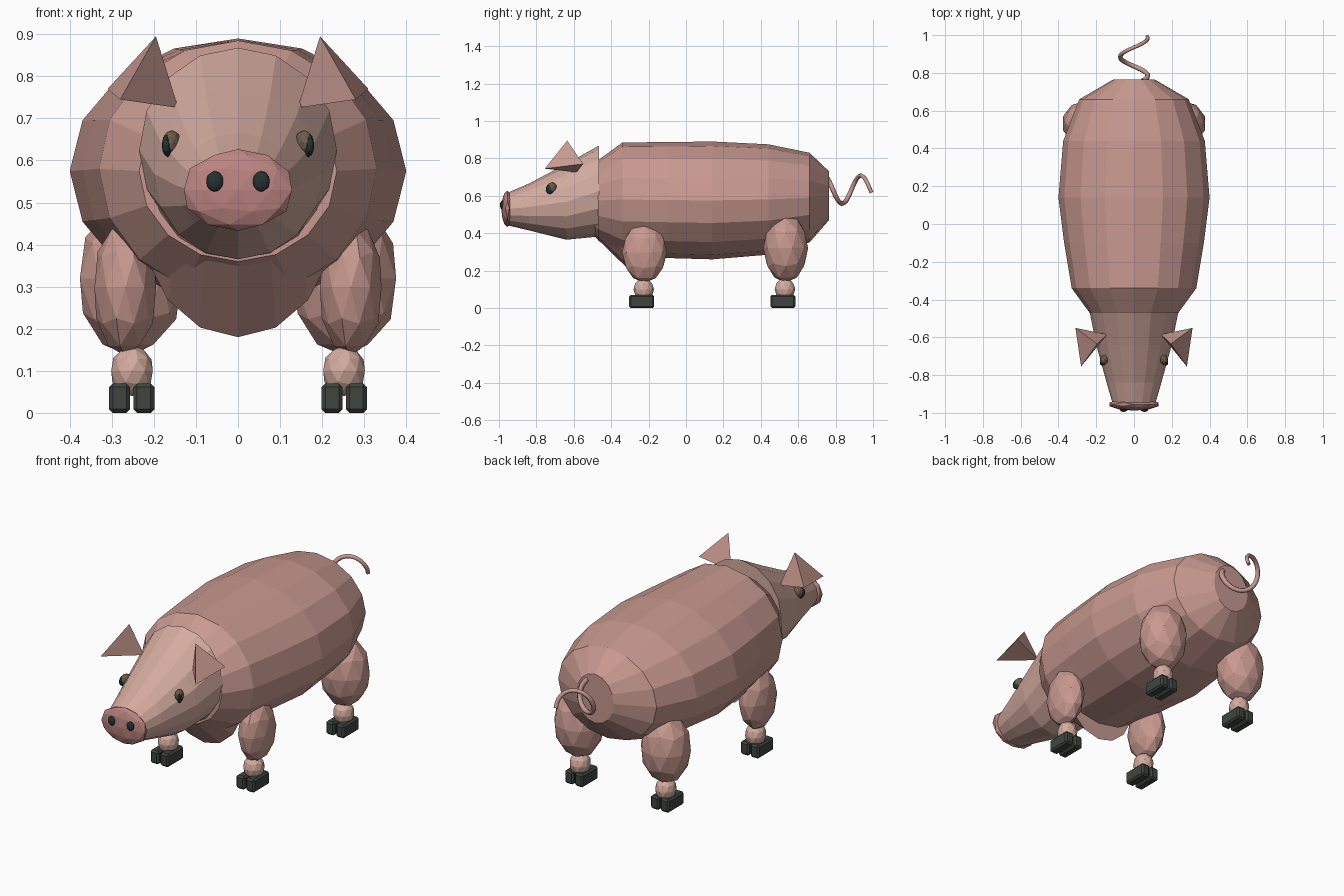
import bpy, bmesh, math
from mathutils import Matrix, Vector

if "Cube" in bpy.data.objects:
    bpy.data.objects.remove(bpy.data.objects["Cube"])


def material(name, rgb):
    m = bpy.data.materials.new(name)
    m.diffuse_color = (*rgb, 1)
    m.use_nodes = True
    m.node_tree.nodes["Principled BSDF"].inputs["Base Color"].default_value = m.diffuse_color
    return m


SKIN = material("skin", (0.58, 0.32, 0.28))
LIGHT = material("light_skin", (0.66, 0.41, 0.35))
SNOUT = material("snout_pink", (0.50, 0.23, 0.22))
LID = material("eyelid_brown", (0.16, 0.11, 0.07))
DARK = material("dark", (0.02, 0.03, 0.03))
HOOF = material("hoof_grey", (0.05, 0.06, 0.05))


def finish(name, bm, mat):
    bmesh.ops.recalc_face_normals(bm, faces=bm.faces)
    me = bpy.data.meshes.new(name)
    bm.to_mesh(me)
    bm.free()
    me.materials.append(mat)
    ob = bpy.data.objects.new(name, me)
    bpy.context.collection.objects.link(ob)
    return ob


def loft(name, rings, mat, sides=16):
    """Elliptical rings (y, centre z, x radius, z radius) skinned along y."""
    bm = bmesh.new()
    loops = []
    for y, zc, rx, rz in rings:
        angles = [2 * math.pi * i / sides for i in range(sides)]
        loops.append([bm.verts.new((rx * math.cos(a), y, zc + rz * math.sin(a))) for a in angles])
    for a, b in zip(loops, loops[1:]):
        for i in range(sides):
            j = (i + 1) % sides
            bm.faces.new((a[i], a[j], b[j], b[i]))
    bm.faces.new(loops[0])
    bm.faces.new(loops[-1])
    return finish(name, bm, mat)


def blob(name, centre, radii, mat, subdivisions=2, turn=0):
    bm = bmesh.new()
    m = Matrix.Translation(centre) @ Matrix.Rotation(turn, 4, 'Z') @ Matrix.Diagonal((*radii, 1))
    bmesh.ops.create_icosphere(bm, subdivisions=subdivisions, radius=1, matrix=m)
    return finish(name, bm, mat)


def box(name, centre, size, mat, bevel):
    bm = bmesh.new()
    bmesh.ops.create_cube(bm, size=1, matrix=Matrix.Translation(centre) @ Matrix.Diagonal((*size, 1)))
    bmesh.ops.bevel(bm, geom=bm.edges[:], offset=bevel, segments=1, affect='EDGES')
    return finish(name, bm, mat)


# Barrel body, chest wedge and head
loft("body", [(-0.47, 0.575, 0.235, 0.215), (-0.34, 0.58, 0.33, 0.305),
              (-0.10, 0.577, 0.37, 0.31), (0.14, 0.575, 0.40, 0.315),
              (0.44, 0.58, 0.375, 0.295), (0.66, 0.59, 0.29, 0.24),
              (0.765, 0.60, 0.11, 0.13)], SKIN)
loft("chest", [(-0.49, 0.565, 0.20, 0.18), (-0.28, 0.48, 0.235, 0.30)], SKIN)
loft("head", [(-0.465, 0.625, 0.235, 0.243), (-0.64, 0.568, 0.20, 0.203),
              (-0.84, 0.54, 0.145, 0.125), (-0.945, 0.53, 0.115, 0.09)], LIGHT)
blob("snout", (0, -0.955, 0.53), (0.135, 0.033, 0.097), SNOUT)

for s, side in ((-1, "right"), (1, "left")):
    # Face details
    blob(f"nostril_{side}", (s * 0.055, -0.982, 0.55), (0.021, 0.013, 0.025), DARK)
    blob(f"eyelid_{side}", (s * 0.157, -0.718, 0.642), (0.022, 0.03, 0.03), LID, 2, s * 0.4)
    blob(f"eye_{side}", (s * 0.167, -0.727, 0.636), (0.013, 0.024, 0.028), DARK, 2, s * 0.3)

    # Ear: three-sided pyramid
    bm = bmesh.new()
    pts = [(0.31, -0.55, 0.77), (0.28, -0.755, 0.745), (0.142, -0.585, 0.725), (0.195, -0.635, 0.895)]
    v = [bm.verts.new((s * x, y, z)) for x, y, z in pts]
    for f in ((0, 1, 2), (0, 1, 3), (1, 2, 3), (2, 0, 3)):
        bm.faces.new([v[i] for i in f])
    finish(f"ear_{side}", bm, SKIN)

    # Legs: thigh, ankle and cloven hoof
    for end, x, y, rx, top in (("front", 0.268, -0.222, 0.077, 0.46), ("hind", 0.255, 0.533, 0.127, 0.505)):
        blob(f"{end}_leg_{side}", (s * x, y, (top + 0.135) / 2), (rx, 0.12, (top - 0.135) / 2), SKIN)
        blob(f"{end}_ankle_{side}", (s * 0.252, y - 0.004, 0.10), (0.052, 0.055, 0.06), LIGHT)
        for k, toe in ((-1, "inner"), (1, "outer")):
            box(f"{end}_hoof_{toe}_{side}", (s * (0.2525 + k * 0.029), y - 0.015, 0.035),
                (0.05, 0.134, 0.07), HOOF, 0.009)

# Corkscrew tail: tube swept along a helix
cu = bpy.data.curves.new("tail", 'CURVE')
cu.dimensions = '3D'
cu.bevel_depth = 0.014
cu.bevel_resolution = 1
cu.use_fill_caps = True
n = 26
sp = cu.splines.new('POLY')
sp.points.add(n)
for i, p in enumerate(sp.points):
    y = 0.757 + 0.235 * i / n
    t = 2 * math.pi * (y - 0.785) / 0.2
    p.co = (0.073 * math.cos(t), y, 0.633 - 0.075 * math.sin(t), 1)
    p.radius = 1.0 - 0.25 * i / n
cu.materials.append(SKIN)
bpy.context.collection.objects.link(bpy.data.objects.new("tail", cu))
